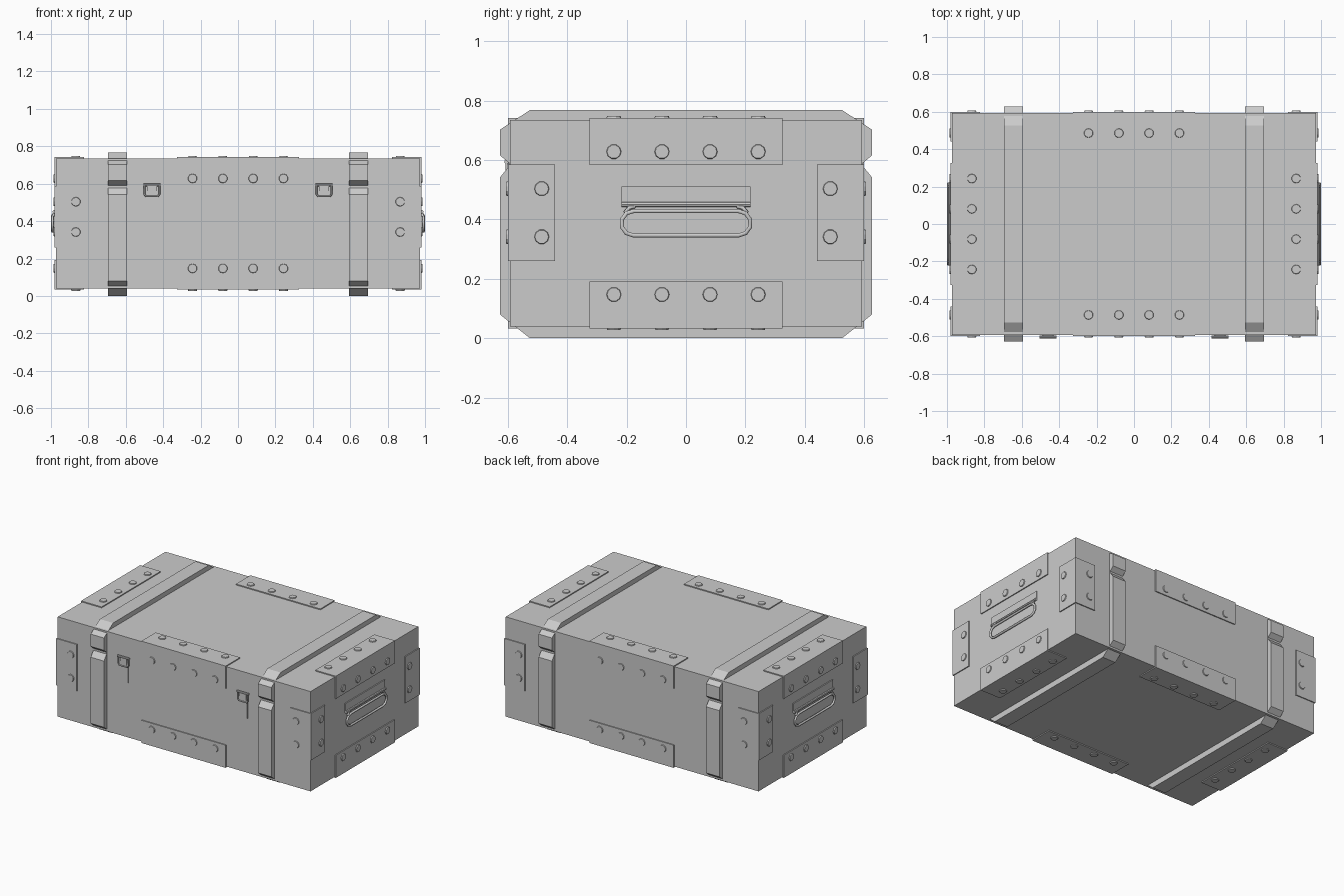
import bpy, bmesh, math
from mathutils import Vector, Matrix

cube = bpy.data.objects.get("Cube")
if cube:
    bpy.data.objects.remove(cube, do_unlink=True)

grey = bpy.data.materials.new("plain_grey")
grey.use_nodes = True
colour = (0.6, 0.6, 0.6, 1)
grey.diffuse_color = colour
grey.node_tree.nodes["Principled BSDF"].inputs["Base Color"].default_value = colour

HALF = Vector((0.974, 0.593, 0.3475))
CENTRE = Vector((0, 0, 0.3875))
PLATE = 0.007


def finish(name, bm):
    bmesh.ops.recalc_face_normals(bm, faces=bm.faces)
    mesh = bpy.data.meshes.new(name)
    bm.to_mesh(mesh)
    bm.free()
    mesh.materials.append(grey)
    obj = bpy.data.objects.new(name, mesh)
    bpy.context.collection.objects.link(obj)
    return obj


def add_box(bm, lo, hi):
    lo, hi = Vector(lo), Vector(hi)
    size = Matrix.Diagonal((*[abs(d) for d in hi - lo], 1))
    bmesh.ops.create_cube(bm, size=1, matrix=Matrix.Translation((lo + hi) / 2) @ size)


def add_rod(bm, pos, axis, r1, r2, depth, sides):
    turn = Vector((0, 0, 1)).rotation_difference(axis).to_matrix().to_4x4()
    bmesh.ops.create_cone(bm, cap_ends=True, segments=sides, radius1=r1, radius2=r2,
                          depth=depth, matrix=Matrix.Translation(pos) @ turn)


def wire(name, points, radius, cyclic):
    curve = bpy.data.curves.new(name, 'CURVE')
    curve.dimensions = '3D'
    curve.bevel_depth = radius
    curve.bevel_resolution = 1
    curve.use_fill_caps = True
    spline = curve.splines.new('POLY')
    spline.points.add(len(points) - 1)
    for p, co in zip(spline.points, points):
        p.co = (*co, 1)
    spline.use_cyclic_u = cyclic
    obj = bpy.data.objects.new(name, curve)
    bpy.context.collection.objects.link(obj)
    curve.materials.append(grey)


# Crate body
bm = bmesh.new()
add_box(bm, CENTRE - HALF, CENTRE + HALF)
finish("crate_body", bm)


# Corner brackets wrapping the edges, each with two rows of bolts
def bracket(name, axis, signs, length, shift, bolts):
    others = [i for i in range(3) if i != axis]
    lo, hi = CENTRE.copy(), CENTRE.copy()
    lo[axis] += shift - length / 2
    hi[axis] += shift + length / 2
    for i, s in zip(others, signs):
        lo[i] += s * (HALF[i] - 0.151)
        hi[i] += s * (HALF[i] + PLATE)
    bm = bmesh.new()
    add_box(bm, lo, hi)
    finish(name, bm)
    bm = bmesh.new()
    for n in range(2):
        out, side = others[n], others[1 - n]
        normal = Vector((0, 0, 0))
        normal[out] = signs[n]
        for b in bolts:
            pos = CENTRE.copy()
            pos[axis] += shift + b
            pos[out] += signs[n] * (HALF[out] + PLATE)
            pos[side] += signs[1 - n] * (HALF[side] - 0.107)
            add_rod(bm, pos, normal, 0.027, 0.023, 0.012, 10)
    finish(name + "_bolts", bm)


row = (-0.243, -0.081, 0.081, 0.243)
for a in (-1, 1):
    for b in (-1, 1):
        bracket("long_edge_bracket", 0, (a, b), 0.65, 0, row)
        bracket("end_edge_bracket", 1, (a, b), 0.65, 0, row)
        bracket("upright_bracket", 2, (a, b), 0.325, 0.035, (-0.081, 0.081))

# Bands around the crate, notched where the lid meets the base
half_profile = [(0.526, 0.0), (0.627, 0.08), (0.627, 0.541), (0.597, 0.578),
                (0.597, 0.591), (0.627, 0.616), (0.627, 0.702), (0.526, 0.768)]
profile = half_profile + [(-y, z) for y, z in reversed(half_profile)]
for x in (-0.645, 0.645):
    bm = bmesh.new()
    face = bm.faces.new([bm.verts.new((x - 0.051, y, z)) for y, z in profile])
    made = bmesh.ops.extrude_face_region(bm, geom=[face])["geom"]
    bmesh.ops.translate(bm, vec=(0.102, 0, 0),
                        verts=[v for v in made if isinstance(v, bmesh.types.BMVert)])
    finish("band", bm)

# Front latches: strap, catch plate, pull rod and wire loop
front = -HALF.y
for x in (-0.46, 0.46):
    bm = bmesh.new()
    add_box(bm, (x - 0.031, front - 0.007, 0.42), (x + 0.031, front, 0.56))
    add_box(bm, (x - 0.026, front - 0.012, 0.545), (x + 0.026, front, 0.59))
    add_rod(bm, Vector((x, front - 0.011, 0.594)), Vector((1, 0, 0)), 0.008, 0.008, 0.09, 8)
    finish("latch", bm)
    y = front - 0.011
    wire("latch_loop", [(x - 0.04, y, 0.594), (x - 0.04, y, 0.545), (x - 0.032, y, 0.532),
                        (x + 0.032, y, 0.532), (x + 0.04, y, 0.545), (x + 0.04, y, 0.594)],
         0.005, False)

# End handles: hinge plate, rolled lip and hanging loop
for s in (-1, 1):
    end = s * HALF.x
    bm = bmesh.new()
    add_box(bm, (end, -0.218, 0.446), (end + s * 0.007, 0.218, 0.51))
    add_rod(bm, Vector((end + s * 0.009, 0, 0.45)), Vector((0, 1, 0)), 0.009, 0.009, 0.436, 8)
    finish("handle_hinge", bm)
    loop = []
    for k in range(12):
        t = math.pi * (k // 6) + math.pi * (k % 6) / 5 - math.pi / 2
        shift = 0.177 if k < 6 else -0.177
        loop.append((end + s * 0.018, shift + 0.041 * math.cos(t), 0.387 + 0.041 * math.sin(t)))
    wire("handle_loop", loop, 0.008, True)
    for side in (-1, 1):
        wire("handle_hook", [(end + s * 0.016, side * 0.205, 0.422),
                             (end + s * 0.012, side * 0.192, 0.439),
                             (end + s * 0.01, side * 0.172, 0.444)], 0.007, False)
